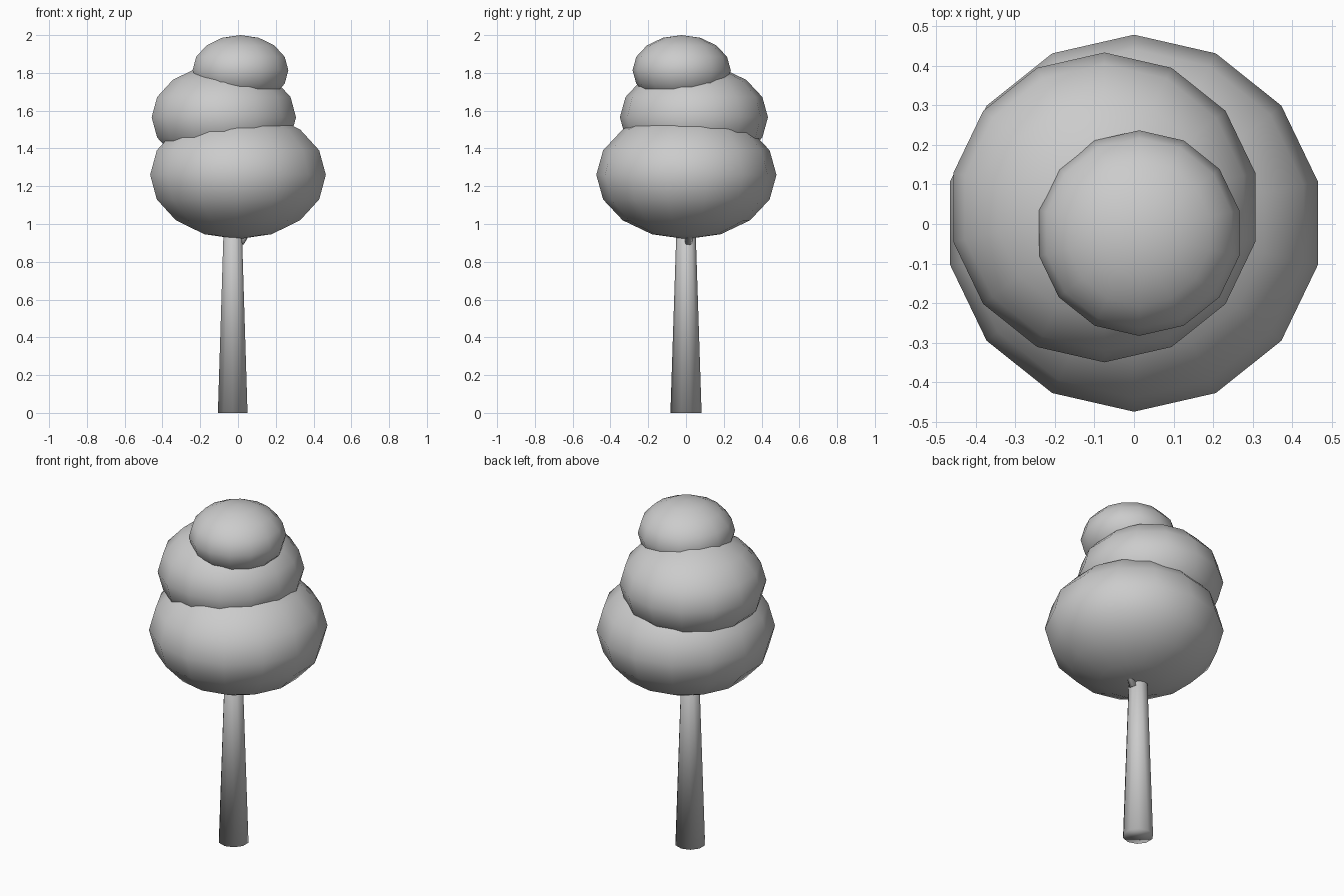
import bpy
from mathutils import Vector

default = bpy.data.objects.get("Cube")
if default:
    bpy.data.objects.remove(default, do_unlink=True)

# One plain grey for the whole tree
GREY = (0.6, 0.6, 0.6, 1.0)
grey = bpy.data.materials.new("plain_grey")
grey.use_nodes = True
grey.diffuse_color = GREY
grey.node_tree.nodes["Principled BSDF"].inputs["Base Color"].default_value = GREY


def finish(name):
    obj = bpy.context.object
    obj.name = name
    obj.data.materials.append(grey)
    bpy.ops.object.shade_smooth()
    return obj


def foliage(name, centre, radius, half_height):
    """Flattened ball of leaves."""
    bpy.ops.mesh.primitive_uv_sphere_add(segments=14, ring_count=8, radius=1, location=centre)
    finish(name).scale = (radius, radius, half_height)


def limb(name, start, end, r_start, r_end, sides):
    """Tapered round limb between two points."""
    start, end = Vector(start), Vector(end)
    axis = end - start
    bpy.ops.mesh.primitive_cone_add(vertices=sides, radius1=r_start, radius2=r_end,
                                    depth=axis.length, location=(start + end) / 2)
    obj = finish(name)
    obj.rotation_mode = 'QUATERNION'
    obj.rotation_quaternion = Vector((0, 0, 1)).rotation_difference(axis)


# Trunk and the small branch that enters the leaves
limb("trunk", (-0.028, 0, 0), (-0.028, 0, 1.3), 0.0825, 0.04, 10)
limb("branch", (0.015, 0.012, 0.9), (0.2, 0.06, 1.2), 0.02, 0.012, 6)

# Three stacked balls of leaves
foliage("lower_foliage", (0, 0.002, 1.26), 0.477, 0.34)
foliage("middle_foliage", (-0.075, 0.042, 1.565), 0.392, 0.28)
foliage("top_foliage", (0.013, -0.023, 1.814), 0.26, 0.186)
